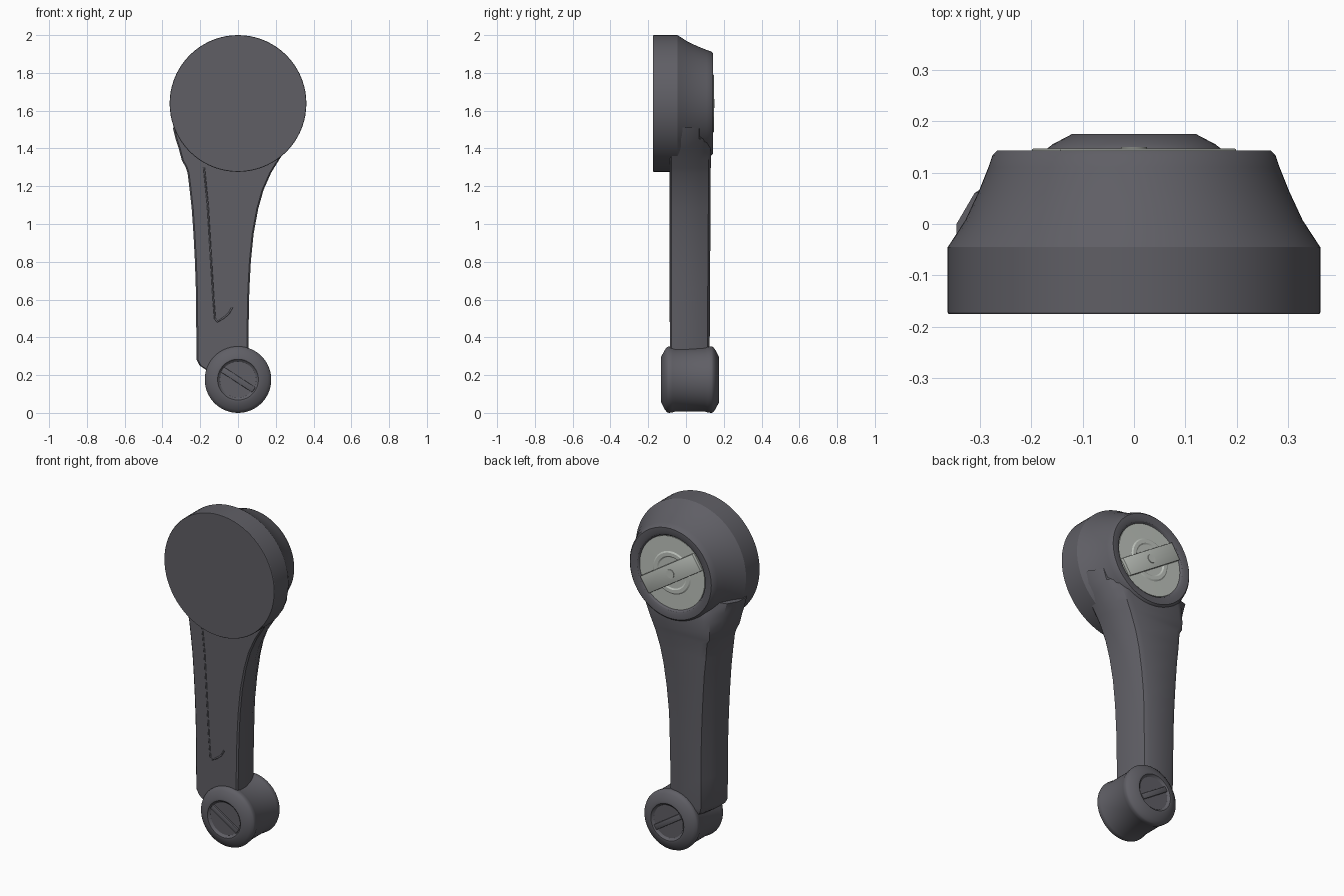
import bpy, bmesh, math
from mathutils import Matrix, Vector

if "Cube" in bpy.data.objects:
    bpy.data.objects.remove(bpy.data.objects["Cube"])


def material(name, col):
    m = bpy.data.materials.new(name)
    m.diffuse_color = (*col, 1)
    m.use_nodes = True
    m.node_tree.nodes["Principled BSDF"].inputs["Base Color"].default_value = m.diffuse_color
    return m


DARK = material("dark_grey_plastic", (0.115, 0.113, 0.130))
LIGHT = material("light_grey_metal", (0.52, 0.55, 0.51))


def finish(bm, name, mat, angle=30):
    bmesh.ops.remove_doubles(bm, verts=bm.verts, dist=1e-5)
    bmesh.ops.recalc_face_normals(bm, faces=bm.faces)
    me = bpy.data.meshes.new(name)
    bm.to_mesh(me)
    bm.free()
    me.materials.append(mat)
    ob = bpy.data.objects.new(name, me)
    bpy.context.collection.objects.link(ob)
    bpy.ops.object.select_all(action='DESELECT')
    ob.select_set(True)
    bpy.context.view_layer.objects.active = ob
    bpy.ops.object.shade_smooth_by_angle(angle=math.radians(angle))
    return ob


def lathe(name, profile, cz, mat, n=72):
    """Revolve (radius, y) points about a y-parallel axis at height cz."""
    bm = bmesh.new()
    rings = []
    for r, y in profile:
        if r == 0:
            rings.append([bm.verts.new((0, y, cz))] * n)
        else:
            rings.append([bm.verts.new((r * math.cos(2 * math.pi * i / n), y,
                                        cz + r * math.sin(2 * math.pi * i / n))) for i in range(n)])
    for a, b in zip(rings, rings[1:]):
        for i in range(n):
            j = (i + 1) % n
            vs = list(dict.fromkeys((a[i], a[j], b[j], b[i])))
            bm.faces.new(vs)
    return finish(bm, name, mat)


def bar(name, half_len, half_wid, y0, y1, cz, mat):
    """Diagonal bar lying on a round face."""
    bm = bmesh.new()
    bmesh.ops.create_cube(bm, size=1)
    bmesh.ops.scale(bm, vec=(2 * half_len, y1 - y0, 2 * half_wid), verts=bm.verts)
    bmesh.ops.bevel(bm, geom=bm.edges[:], offset=0.004, segments=2, affect='EDGES', profile=0.5)
    bmesh.ops.rotate(bm, matrix=Matrix.Rotation(math.radians(33), 3, 'Y'), verts=bm.verts)
    bmesh.ops.translate(bm, vec=(0, (y0 + y1) / 2, cz), verts=bm.verts)
    return finish(bm, name, mat)


HEAD_Z, KNOB_Z = 1.638, 0.176

# round head with tapered back and recessed lip
lathe("head", [(0, -.175), (.36, -.175), (.362, -.172), (.362, -.045), (.328, .007), (.301, .065),
               (.283, .11), (.275, .134), (.266, .143), (.236, .143), (.222, .137), (.212, .122),
               (0, .122)], HEAD_Z, DARK)

# light cap, cross bar and hub set into the back of the head
lathe("cap", [(0, .115), (.213, .115), (.213, .129), (.125, .13), (.117, .135), (.098, .135),
              (.09, .130), (0, .130)], HEAD_Z, LIGHT)
bar("cap_bar", .205, .052, .122, .147, HEAD_Z, LIGHT)
lathe("cap_hub", [(0, .14), (.027, .14), (.025, .15), (0, .15)], HEAD_Z, LIGHT, 24)

# pivot knob, waisted, with a dished face and bar on both ends
half = [(0, .163), (.095, .163), (.103, .168), (.108, .175), (.120, .175), (.158, .155), (.172, .144),
        (.176, .135), (.174, .115), (.169, .10)]
front = [(r, -y + .043) for r, y in half]
lathe("knob", half + front[::-1], KNOB_Z, DARK, 56)
bar("knob_back_bar", .1, .016, .158, .172, KNOB_Z, DARK)
bar("knob_front_bar", .1, .016, -.129, -.115, KNOB_Z, DARK)

# arm lofted from (z, x left, x right, back y, left bevel, right bevel)
stations = [
    (.19, -.12, .04, .122, .03, .03),
    (.225, -.165, .05, .123, .03, .03),
    (.25, -.203, .052, .124, .04, .035),
    (.28, -.219, .054, .125, .05, .04),
    (.45, -.221, .056, .126, .05, .04),
    (.65, -.223, .060, .127, .05, .04),
    (.80, -.228, .068, .128, .05, .045),
    (.95, -.236, .083, .129, .05, .045),
    (1.08, -.245, .107, .130, .05, .05),
    (1.18, -.256, .135, .130, .05, .055),
    (1.27, -.267, .175, .130, .055, .065),
    (1.295, -.275, .190, .131, .045, .07),
    (1.34, -.298, .218, .132, .07, .08),
    (1.40, -.314, .258, .130, .09, .095),
    (1.45, -.330, .295, .118, .105, .11),
    (1.51, -.345, .320, .085, .10, .12),
]
bm = bmesh.new()
prev = None
for z, xl, xr, yb, bl, br in stations:
    pts = [(xl + .008, -.085), (xr - .008, -.085), (xr, -.077), (xr, .0), (xr - br * .4, .07),
           (xr - br * .85, yb - .012), (xr - br - .02, yb), (xl + bl + .02, yb),
           (xl + bl * .85, yb - .012), (xl + bl * .35, .06), (xl, .0), (xl, -.077)]
    ring = [bm.verts.new((x, y, z)) for x, y in pts]
    if prev:
        for i in range(len(ring)):
            j = (i + 1) % len(ring)
            bm.faces.new((prev[i], prev[j], ring[j], ring[i]))
    else:
        bm.faces.new(ring)
    prev = ring
bm.faces.new(prev)
finish(bm, "arm", DARK, 32)

# fine raised line on the front of the arm
cu = bpy.data.curves.new("arm_front_line", 'CURVE')
cu.dimensions = '3D'
cu.bevel_depth = .005
cu.bevel_resolution = 1
path = [(-.18, 1.3), (-.16, 1.1), (-.145, .85), (-.13, .6), (-.122, .5), (-.11, .483), (-.08, .5),
        (-.05, .525), (-.03, .56)]
sp = cu.splines.new('POLY')
sp.points.add(len(path) - 1)
for p, (x, z) in zip(sp.points, path):
    p.co = (x, -.0825, z, 1)
cu.materials.append(DARK)
bpy.context.collection.objects.link(bpy.data.objects.new("arm_front_line", cu))
